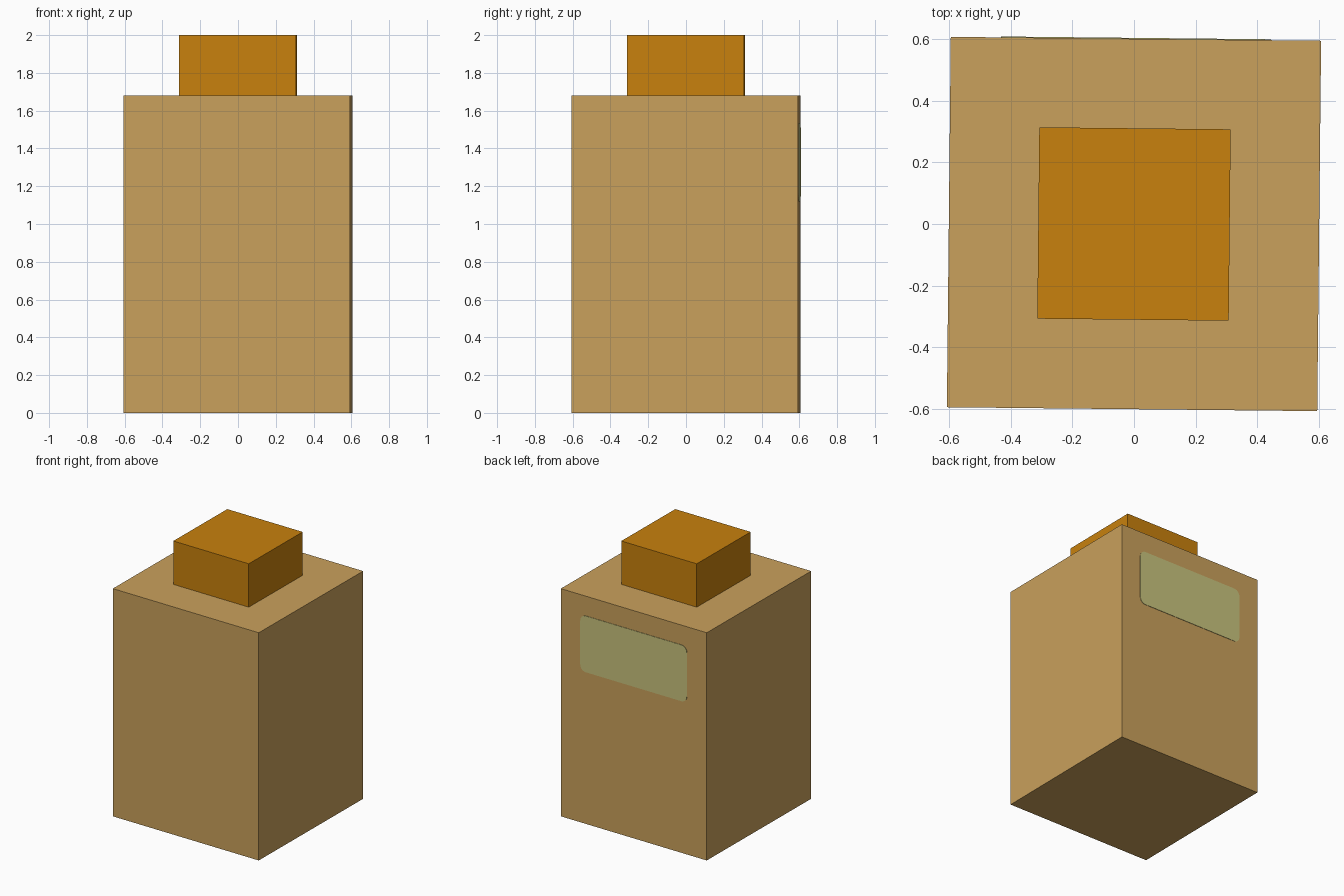
import bpy, bmesh, math
from mathutils import Matrix

if "Cube" in bpy.data.objects:
    bpy.data.objects.remove(bpy.data.objects["Cube"])

TURN = Matrix.Rotation(math.radians(-0.6), 4, 'Z')  # whole model is slightly turned


def material(name, rgb):
    lin = [(c / 255 / 12.92) if c / 255 <= 0.04045 else ((c / 255 + 0.055) / 1.055) ** 2.4 for c in rgb]
    m = bpy.data.materials.new(name)
    m.diffuse_color = (*lin, 1)
    m.use_nodes = True
    m.node_tree.nodes["Principled BSDF"].inputs["Base Color"].default_value = m.diffuse_color
    return m


def finish(bm, name, mat):
    bmesh.ops.recalc_face_normals(bm, faces=bm.faces)
    bm.transform(TURN)
    me = bpy.data.meshes.new(name)
    bm.to_mesh(me)
    bm.free()
    me.materials.append(mat)
    ob = bpy.data.objects.new(name, me)
    bpy.context.collection.objects.link(ob)


def box(name, width, z0, z1, mat):
    bm = bmesh.new()
    bmesh.ops.create_cube(bm, size=1)
    bm.transform(Matrix.Translation((0, 0, (z0 + z1) / 2)) @ Matrix.Diagonal((width, width, z1 - z0, 1)))
    finish(bm, name, mat)


def rounded_plate(name, w, z0, z1, r, y, thick, mat):
    bm = bmesh.new()
    cz, hx, hz = (z0 + z1) / 2, w / 2 - r, (z1 - z0) / 2 - r
    verts = []
    for q, (sx, sz) in enumerate([(1, 1), (-1, 1), (-1, -1), (1, -1)]):
        for i in range(7):
            a = math.radians(q * 90 + i * 15)
            verts.append(bm.verts.new((sx * hx + r * math.cos(a), y, cz + sz * hz + r * math.sin(a))))
    face = bm.faces.new(verts)
    ext = bmesh.ops.extrude_face_region(bm, geom=[face], use_keep_orig=True)
    for v in ext['geom']:
        if isinstance(v, bmesh.types.BMVert):
            v.co.y += thick
    finish(bm, name, mat)


# Body, cap and the label on the back
box("body", 1.2, 0, 1.68, material("tan", (202, 161, 92)))
box("cap", 0.62, 1.68, 2.0, material("amber", (200, 129, 13)))
rounded_plate("back_label", 0.876, 1.12, 1.535, 0.045, 0.6, 0.003,
              material("pale green", (200, 195, 125)))
